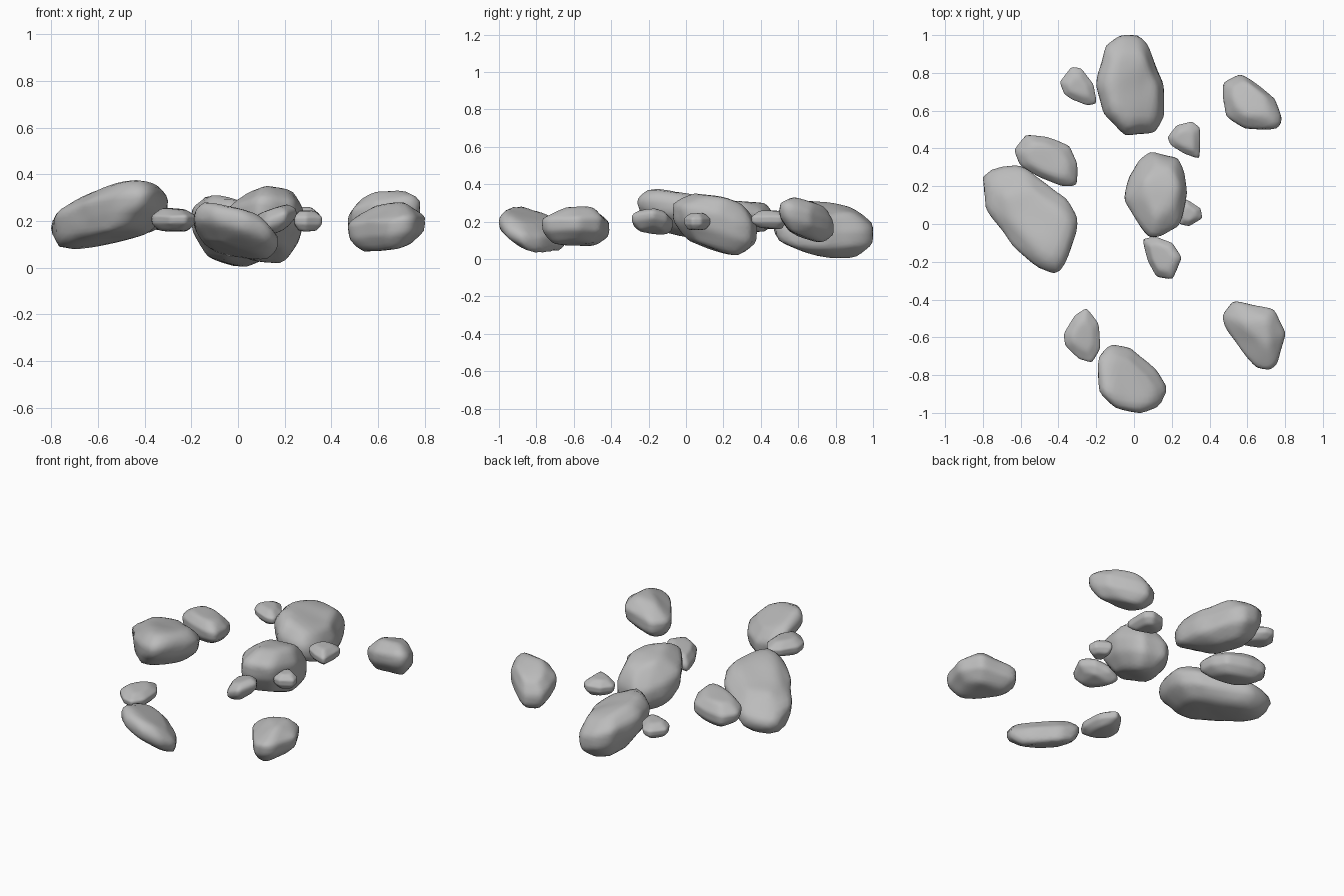
import bpy
import bmesh
import random
from mathutils import Vector, noise
from mathutils.bvhtree import BVHTree

default_cube = bpy.data.objects.get("Cube")
if default_cube:
    bpy.data.objects.remove(default_cube, do_unlink=True)

random.seed(4)

# One plain stone colour
stone = bpy.data.materials.new("grey_stone")
stone.use_nodes = True
stone_colour = (0.5, 0.5, 0.5, 1)
stone.diffuse_color = stone_colour
stone.node_tree.nodes["Principled BSDF"].inputs["Base Color"].default_value = stone_colour


def bounds(points):
    """Lowest and highest corner of a set of points."""
    low = Vector([min(p[i] for p in points) for i in range(3)])
    high = Vector([max(p[i] for p in points) for i in range(3)])
    return low, high


def stacked_rings(outline, half, slope, crown, base, crown_shift, base_shift):
    """Tilted rings of the outline: crown, two waist rings and base."""
    count = len(outline)
    mid_x = sum(p[0] for p in outline) / count
    mid_y = sum(p[1] for p in outline) / count
    rings = ((crown, 1, crown_shift), (1, 0.35, (0, 0)),
             (0.97, -0.35, (0, 0)), (base, -1, base_shift))
    points = []
    for scale, level, shift in rings:
        for x, y in outline:
            dx = (x - mid_x) * scale + shift[0]
            dy = (y - mid_y) * scale + shift[1]
            chip = random.uniform(0.8, 1)
            z = level * half * chip + dx * slope[0] + dy * slope[1]
            points.append(Vector((mid_x + dx, mid_y + dy, z)))
    return points


def rock(name, outline, low, high, half, slope=(0, 0), crown=0.64, base=0.64,
         crown_shift=(0, 0), base_shift=(0, 0)):
    """Chiselled hull, wrapped with a softened sphere and fitted to its size."""
    points = stacked_rings(outline, half, slope, crown, base, crown_shift, base_shift)
    hull = bmesh.new()
    for p in points:
        hull.verts.new(p)
    bmesh.ops.convex_hull(hull, input=hull.verts[:])
    tree = BVHTree.FromBMesh(hull)
    hull_low, hull_high = bounds(points)
    centre = sum(points, Vector()) / len(points)
    size = hull_high - hull_low

    # Wrap a sphere onto the hull
    bm = bmesh.new()
    bmesh.ops.create_icosphere(bm, subdivisions=4, radius=1)
    for v in bm.verts:
        direction = (v.co * size).normalized()
        hit = tree.ray_cast(centre, direction)[0]
        v.co = hit if hit is not None else centre + direction * size.z / 2
    hull.free()

    # Wear the edges lightly and add gentle dents
    for _ in range(2):
        bmesh.ops.smooth_vert(bm, verts=bm.verts[:], factor=0.3,
                              use_axis_x=True, use_axis_y=True, use_axis_z=True)
    for v in bm.verts:
        dent = noise.noise(v.co * 8) * 0.05
        v.co = centre + (v.co - centre) * (1 + dent)

    # Fit to the footprint and the height range
    old_low, old_high = bounds([v.co for v in bm.verts])
    new_low = Vector((hull_low.x, hull_low.y, low))
    new_high = Vector((hull_high.x, hull_high.y, high))
    for v in bm.verts:
        for i in range(3):
            t = (v.co[i] - old_low[i]) / (old_high[i] - old_low[i])
            v.co[i] = new_low[i] + t * (new_high[i] - new_low[i])
    for face in bm.faces:
        face.smooth = True
    bmesh.ops.recalc_face_normals(bm, faces=bm.faces[:])

    mesh = bpy.data.meshes.new(name)
    bm.to_mesh(mesh)
    bm.free()
    mesh.materials.append(stone)
    obj = bpy.data.objects.new(name, mesh)
    bpy.context.collection.objects.link(obj)


# Large rocks
rock("back_boulder",
     [(-.08, .99), (.02, 1), (.06, .96), (.15, .75), (.16, .57), (.11, .49),
      (-.05, .47), (-.16, .58), (-.2, .74), (-.15, .95)],
     low=.005, high=.31, half=.12, slope=(-.25, -.06), crown=.72, base=.5,
     crown_shift=(.01, -.02), base_shift=(-.03, .05))
rock("right_boulder",
     [(-.59, .31), (-.36, .14), (-.3, .04), (-.3, -.05), (-.34, -.16), (-.41, -.26),
      (-.5, -.23), (-.63, -.11), (-.78, .09), (-.8, .25), (-.69, .31)],
     low=.08, high=.375, half=.11, slope=(.1, -.2), crown=.66, base=.75,
     crown_shift=(.03, -.03), base_shift=(-.04, .01))
rock("centre_boulder",
     [(.09, .38), (.23, .35), (.27, .26), (.28, .18), (.24, 0), (.15, -.06),
      (.08, -.07), (.03, .03), (-.05, .13), (-.02, .25), (.03, .33)],
     low=.02, high=.35, half=.14, slope=(0, -.26), crown=.58, base=.6,
     crown_shift=(.02, .02))

# Medium rocks
rock("front_slab",
     [(-.19, -.71), (-.12, -.64), (-.02, -.66), (.11, -.78), (.17, -.87),
      (.13, -.96), (.03, -1), (-.1, -.97), (-.18, -.89)],
     low=.035, high=.28, half=.07, slope=(-.3, -.25), crown=.72, base=.7,
     crown_shift=(-.01, -.02), base_shift=(0, .04))
rock("front_left_rock",
     [(.47, -.49), (.53, -.41), (.74, -.46), (.8, -.58), (.76, -.74),
      (.72, -.77), (.65, -.76), (.57, -.66), (.5, -.56)],
     low=.07, high=.28, half=.1, slope=(.1, 0), crown=.45,
     crown_shift=(.02, .03))
rock("back_left_rock",
     [(.47, .74), (.56, .79), (.61, .76), (.74, .66), (.78, .55), (.76, .5),
      (.58, .5), (.49, .57), (.47, .66)],
     low=.09, high=.33, half=.09, slope=(.1, -.25), crown_shift=(0, .02))
rock("back_right_rock",
     [(-.63, .39), (-.57, .47), (-.47, .46), (-.34, .41), (-.3, .32), (-.3, .2),
      (-.38, .2), (-.5, .25), (-.6, .31)],
     low=.145, high=.31, half=.08, slope=(0, -.1))

# Small stones
rock("back_right_stone",
     [(-.39, .75), (-.33, .83), (-.28, .82), (-.22, .74), (-.2, .64), (-.25, .63),
      (-.33, .66), (-.37, .69)],
     low=.16, high=.25, half=.04, crown=.55)
rock("back_left_stone",
     [(.18, .46), (.23, .52), (.31, .54), (.35, .51), (.35, .35), (.27, .38),
      (.2, .42)],
     low=.16, high=.26, half=.05, crown=.55)
rock("front_right_stone",
     [(-.37, -.58), (-.31, -.49), (-.25, -.45), (-.19, -.53), (-.18, -.66),
      (-.22, -.73), (-.29, -.71), (-.36, -.64)],
     low=.155, high=.255, half=.045, crown=.55)
rock("centre_front_stone",
     [(.05, -.08), (.12, -.07), (.2, -.1), (.25, -.18), (.2, -.29), (.12, -.28),
      (.08, -.2)],
     low=.13, high=.27, half=.05, slope=(.35, 0))
rock("centre_left_stone",
     [(.27, .13), (.35, .08), (.36, .03), (.29, -.01), (.24, 0), (.24, .09)],
     low=.155, high=.245, half=.04, crown=.55)
